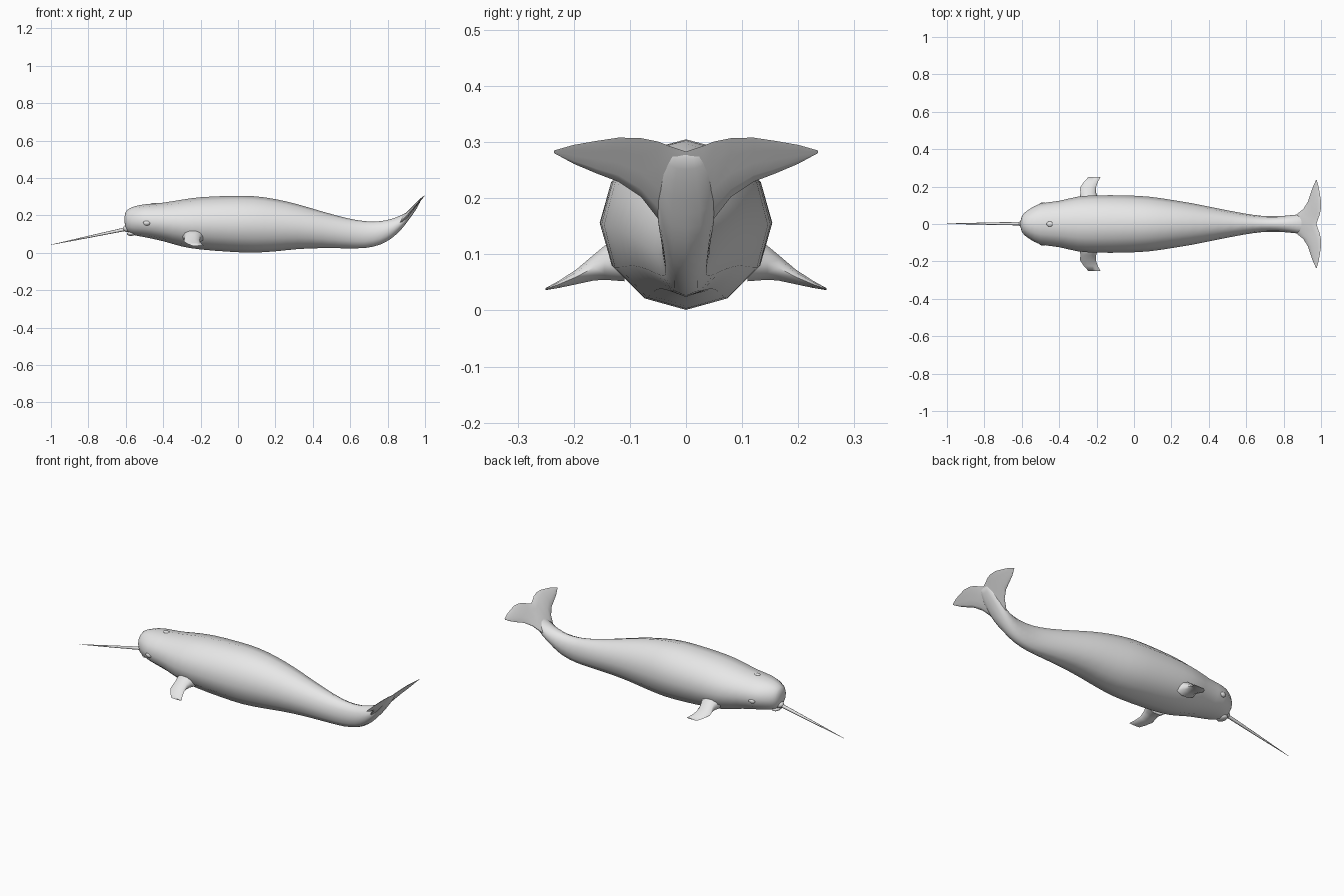
import bpy, bmesh, math
from mathutils import Vector

if "Cube" in bpy.data.objects:
    bpy.data.objects.remove(bpy.data.objects["Cube"])

skin = bpy.data.materials.new("pale_grey_skin")
skin.diffuse_color = (0.8, 0.8, 0.8, 1)
skin.use_nodes = True
skin.node_tree.nodes["Principled BSDF"].inputs["Base Color"].default_value = skin.diffuse_color


def finish(name, bm, angle=60):
    bmesh.ops.recalc_face_normals(bm, faces=bm.faces[:])
    me = bpy.data.meshes.new(name)
    bm.to_mesh(me)
    bm.free()
    me.materials.append(skin)
    ob = bpy.data.objects.new(name, me)
    bpy.context.collection.objects.link(ob)
    bpy.ops.object.select_all(action='DESELECT')
    ob.select_set(True)
    bpy.context.view_layer.objects.active = ob
    bpy.ops.object.shade_smooth_by_angle(angle=math.radians(angle))
    return ob


def loft(name, rings):
    """Skin a list of equal-length point rings and cap both ends."""
    bm = bmesh.new()
    vs = [[bm.verts.new(p) for p in ring] for ring in rings]
    n = len(vs[0])
    for a, b in zip(vs, vs[1:]):
        for i in range(n):
            j = (i + 1) % n
            bm.faces.new((a[i], a[j], b[j], b[i]))
    bm.faces.new(vs[0])
    bm.faces.new(vs[-1])
    return finish(name, bm)


def circle(n):
    return [(math.cos(2 * math.pi * i / n), math.sin(2 * math.pi * i / n)) for i in range(n)]


def smooth_rows(rows):
    """Add a cubic in-between row for every pair of rows."""
    out = []
    for i in range(len(rows) - 1):
        p0, p1 = rows[max(i - 1, 0)], rows[i]
        p2, p3 = rows[i + 1], rows[min(i + 2, len(rows) - 1)]
        out.append(p1)
        out.append([(9 * (b + c) - a - d) / 16 for a, b, c, d in zip(p0, p1, p2, p3)])
    return out + [rows[-1]]


def ball(name, loc, scale, seg=12):
    bm = bmesh.new()
    bmesh.ops.create_uvsphere(bm, u_segments=seg, v_segments=8, radius=1)
    for v in bm.verts:
        v.co = Vector(a * b + c for a, b, c in zip(v.co, scale, loc))
    return finish(name, bm)


# body: x, bottom z, top z, half width
body = [
    (-0.606, 0.160, 0.195, 0.018), (-0.600, 0.132, 0.218, 0.040),
    (-0.585, 0.108, 0.234, 0.060), (-0.555, 0.094, 0.248, 0.082),
    (-0.500, 0.084, 0.259, 0.109), (-0.400, 0.062, 0.268, 0.124),
    (-0.300, 0.034, 0.284, 0.146), (-0.200, 0.018, 0.297, 0.153),
    (-0.050, 0.006, 0.304, 0.153), (0.080, 0.001, 0.303, 0.146),
    (0.200, 0.008, 0.287, 0.129), (0.320, 0.020, 0.259, 0.109),
    (0.450, 0.025, 0.221, 0.083), (0.580, 0.024, 0.186, 0.058),
    (0.680, 0.026, 0.169, 0.044), (0.760, 0.044, 0.169, 0.042),
    (0.820, 0.077, 0.181, 0.045), (0.870, 0.122, 0.200, 0.050),
    (0.910, 0.172, 0.222, 0.050), (0.950, 0.228, 0.260, 0.040),
    (0.972, 0.268, 0.283, 0.025),
]
loft("body", [[(x, w * s, (lo + hi) / 2 + (hi - lo) / 2 * c) for c, s in circle(12)]
              for x, lo, hi, w in smooth_rows(body)])

# tail flukes: half span y, leading x, trailing x, half thickness
spine = [(0.80, 0.115), (0.85, 0.145), (0.90, 0.198), (0.93, 0.230),
         (0.975, 0.283), (1.0, 0.308)]


def spine_z(x):
    for (x0, z0), (x1, z1) in zip(spine, spine[1:]):
        if x <= x1:
            break
    return z0 + (z1 - z0) * (x - x0) / (x1 - x0)


fluke = [
    (0, 0.860, 0.975, 0.018), (0.03, 0.860, 0.985, 0.015), (0.05, 0.868, 0.993, 0.013),
    (0.08, 0.905, 0.999, 0.011), (0.12, 0.930, 1.0, 0.009), (0.16, 0.943, 0.994, 0.007),
    (0.20, 0.957, 0.987, 0.004), (0.235, 0.973, 0.977, 0.001),
]
span = [(-y, a, b, t) for y, a, b, t in reversed(fluke[1:])] + fluke
rings = []
for y, a, b, t in span:
    ring = []
    for c, s in circle(12):
        x = (a + b) / 2 + (b - a) / 2 * c
        ring.append((x, y, spine_z(x) + t * s * (1 - 0.5 * c)))
    rings.append(ring)
loft("tail_flukes", rings)

# flippers: y, front x, rear x, middle z, half thickness
flipper = [
    (0.110, -0.300, -0.175, 0.090, 0.040), (0.145, -0.288, -0.195, 0.085, 0.032),
    (0.165, -0.287, -0.202, 0.076, 0.024), (0.195, -0.288, -0.204, 0.060, 0.014),
    (0.225, -0.268, -0.193, 0.047, 0.007), (0.250, -0.245, -0.180, 0.038, 0.002),
]
for side, label in ((1, "left"), (-1, "right")):
    loft(label + "_flipper",
         [[((a + b) / 2 + (b - a) / 2 * c, side * y, z + t * s) for c, s in circle(10)]
          for y, a, b, z, t in flipper])
    ball(label + "_eye", (-0.487, side * 0.104, 0.160), (0.020, 0.012, 0.014))

# tusk: slender straight cone running forward and slightly down
root, tip = Vector((-0.58, 0.002, 0.131)), Vector((-1.0, 0.002, 0.043))
axis = (tip - root).normalized()
up = axis.cross(Vector((0, 1, 0)))
loft("tusk", [[root.lerp(tip, f) + r * (c * Vector((0, 1, 0)) + s * up) for c, s in circle(8)]
              for f, r in ((0, 0.010), (0.5, 0.006), (1, 0.0008))])

# tusk socket, lower lip and blowhole
ball("tusk_socket", (-0.590, 0.002, 0.130), (0.026, 0.022, 0.019))
ball("lower_lip", (-0.572, 0, 0.102), (0.022, 0.035, 0.012))
ball("blowhole", (-0.450, 0, 0.261), (0.018, 0.014, 0.006))
